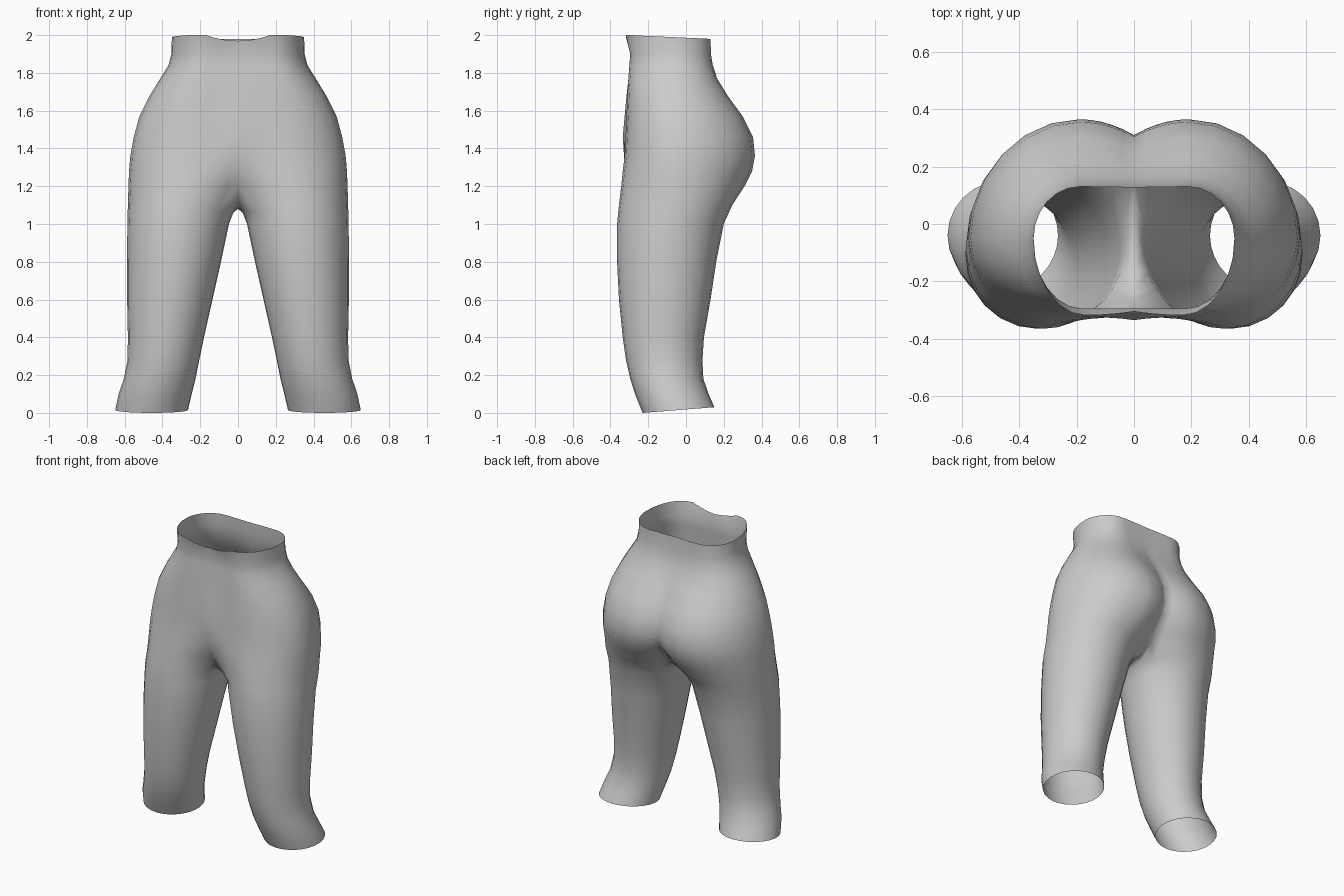
import bpy, bmesh, math

if "Cube" in bpy.data.objects:
    bpy.data.objects.remove(bpy.data.objects["Cube"])

Q, M, C = 6, 5, 6   # segments: outer quarter, centre panel, crotch seam
SIDE_Y = -0.05

# pelvis levels: z, front centre y, front y, front x, side x, back x, back y, back centre y
PELVIS = [
    (2.00, -.305, -.318, .17, .350, .19, .130, .127),
    (1.90, -.295, -.295, .18, .353, .19, .132, .130),
    (1.84, -.300, -.300, .18, .368, .19, .142, .138),
    (1.77, -.305, -.305, .19, .412, .19, .165, .155),
    (1.68, -.315, -.310, .20, .467, .19, .220, .200),
    (1.57, -.325, -.315, .21, .522, .19, .300, .260),
    (1.46, -.335, -.320, .22, .552, .19, .355, .305),
    (1.36, -.328, -.325, .24, .570, .19, .365, .310),
    (1.28, -.310, -.335, .26, .577, .20, .350, .280),
    (1.20, -.270, -.343, .28, .580, .22, .310, .200),
]
# leg levels: z, front y, back y, outer x, inner x
LEG = [
    (1.10, -.355, .245, .583, .025),
    (1.00, -.365, .200, .586, .048),
    (0.80, -.365, .160, .587, .090),
    (0.60, -.355, .130, .587, .135),
    (0.40, -.335, .095, .583, .180),
    (0.28, -.318, .087, .585, .205),
    (0.18, -.295, .092, .605, .225),
    (0.10, -.270, .120, .632, .245),
    (0.01, -.230, .150, .650, .265),
]


def outer_arc(fx, fy, sx, sy, bx, by, z):
    """Front to side to back, as two quarter ellipses."""
    pts = []
    for i in range(2 * Q + 1):
        a = math.pi * i / (2 * Q)
        cx, ey = (fx, fy) if i <= Q else (bx, by)
        pts.append((cx + (sx - cx) * math.sin(a), sy + abs(ey - sy) * -math.cos(a), z))
    return pts


def pelvis_ring(z, fc, fy, fx, sx, bx, by, bc):
    front = [(fx * t, fy + (fc - fy) * (1 - t) ** 2, z) for t in (i / M for i in range(M))]
    back = [(bx * t, by + (bc - by) * (1 - t) ** 2, z) for t in (1 - i / M for i in range(1, M + 1))]
    back[-1] = (0, bc, z)
    return front + outer_arc(fx, fy, sx, SIDE_Y, bx, by, z) + back


def leg_ring(z, fy, by, xo, xi):
    cx, cy = (xo + xi) / 2, (fy + by) / 2
    dip = 0.4 * max(0, z - 1.0)
    n = 2 * M + C
    inner = []
    for i in range(1, n):                      # back to front along the inseam
        a = math.pi * i / n
        s = math.sin(a)
        inner.append((cx - (cx - xi) * s, cy + (by - cy) * math.cos(a), z - dip * s))
    ring = outer_arc(cx, fy, xo, cy, cx, by, z) + inner
    if z < 0.05:                               # hem rises slightly to the back
        ring = [(x, y, 0.03 * (y - fy) / (by - fy)) for x, y, _ in ring]
    return ring[-M:] + ring[:-M]               # start at the front seam


bm = bmesh.new()


def add(points):
    return [bm.verts.new(p) for p in points]


def bridge(a, b, closed):
    n = len(a)
    for i in range(n if closed else n - 1):
        j = (i + 1) % n
        bm.faces.new((a[i], b[i], b[j], a[j]))


# hips and seat
rings = [add(pelvis_ring(*p)) for p in PELVIS]
for v in rings[0]:                             # waist rim: dip at front centre, lower at back
    v.co.z -= 0.03 * max(0, 1 - (v.co.x / .17) ** 2) if v.co.y < -.25 else 0.02 * (v.co.y + .3) / .43
for a, b in zip(rings, rings[1:]):
    bridge(a, b, False)

# crotch seam, from back centre under to front centre
last = rings[-1]
yf, yb, zc = last[0].co.y, last[-1].co.y, last[0].co.z
seam = []
for i in range(1, C):
    a = math.pi * i / C
    seam.append((0, (yf + yb) / 2 + (yb - yf) / 2 * math.cos(a), zc - 0.12 * math.sin(a) ** 0.8))

# leg
prev = last + add(seam)
for p in LEG:
    ring = add(leg_ring(*p))
    bridge(prev, ring, True)
    prev = ring

# other half, welded on the centre line
geom = bm.verts[:] + bm.edges[:] + bm.faces[:]
bmesh.ops.mirror(bm, geom=geom, axis='X', merge_dist=0.0005)
bmesh.ops.remove_doubles(bm, verts=bm.verts[:], dist=0.0005)
bmesh.ops.recalc_face_normals(bm, faces=bm.faces[:])
# open shell: make sure the outermost face points outwards
f = max(bm.faces, key=lambda f: f.calc_center_median().x)
if f.normal.x < 0:
    bmesh.ops.reverse_faces(bm, faces=bm.faces[:])
for f in bm.faces:
    f.smooth = True

mesh = bpy.data.meshes.new("trousers")
bm.to_mesh(mesh)
bm.free()
obj = bpy.data.objects.new("trousers", mesh)
bpy.context.collection.objects.link(obj)

mat = bpy.data.materials.new("plain grey")
mat.diffuse_color = (0.6, 0.6, 0.6, 1)
mat.use_nodes = True
mat.node_tree.nodes["Principled BSDF"].inputs["Base Color"].default_value = mat.diffuse_color
mesh.materials.append(mat)
